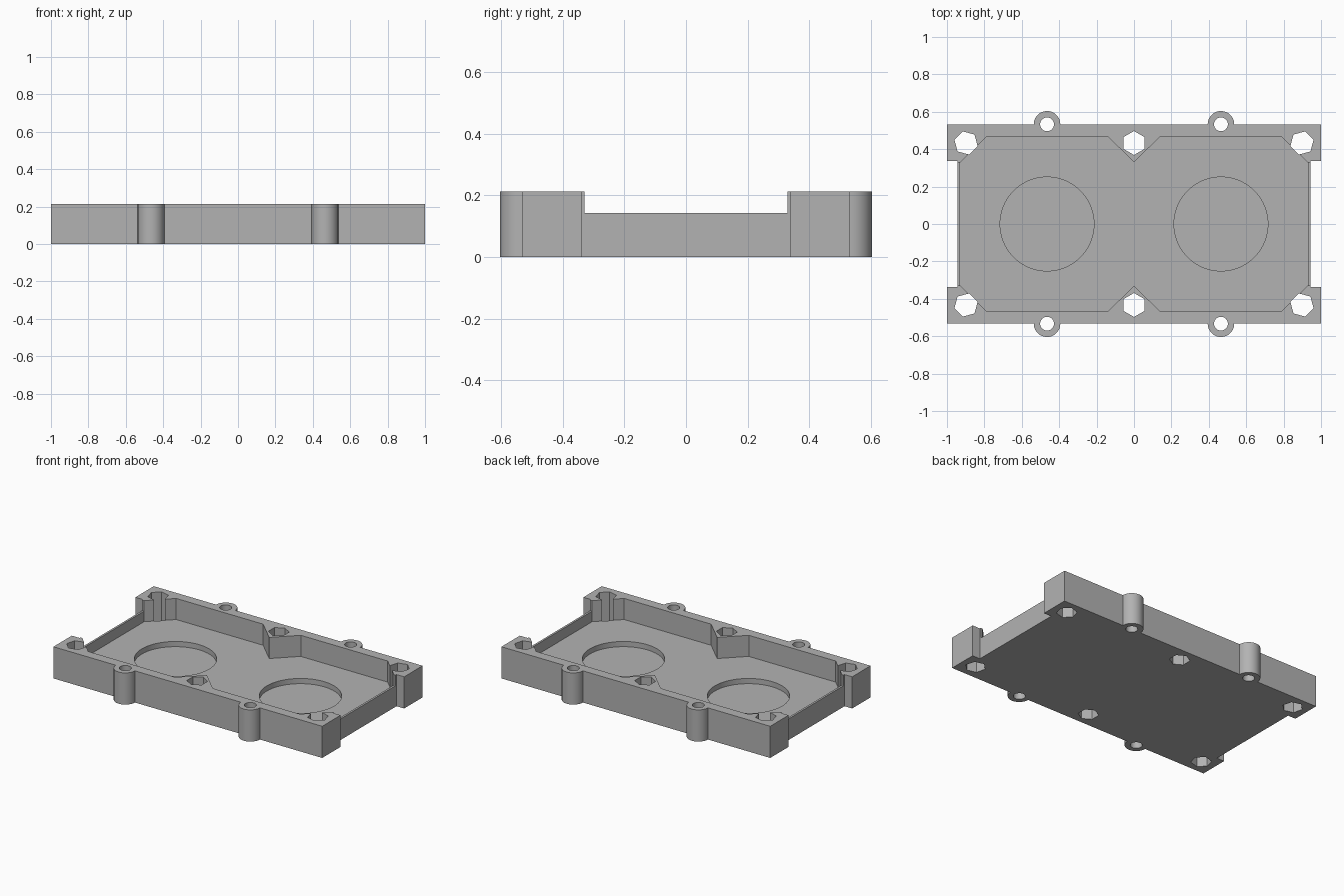
import bpy
import bmesh
from math import cos, sin, pi, radians

old = bpy.data.objects.get("Cube")
if old:
    bpy.data.objects.remove(old, do_unlink=True)

HEIGHT, FLOOR, SIDE_WALL, RECESS = 0.213, 0.071, 0.142, 0.036
BOSS_X, EDGE_Y, HEX_Y = 0.465, 0.533, 0.433

grey = bpy.data.materials.new("plain grey")
grey.use_nodes = True
grey.diffuse_color = (0.45, 0.45, 0.45, 1)
grey.node_tree.nodes["Principled BSDF"].inputs["Base Color"].default_value = (0.45, 0.45, 0.45, 1)


def arc(cx, cy, radius, start, end, steps):
    """Points along an arc, both ends included."""
    angles = [start + (end - start) * i / steps for i in range(steps + 1)]
    return [(cx + radius * cos(a), cy + radius * sin(a)) for a in angles]


def ring(cx, cy, radius, sides, turn=0.0):
    return arc(cx, cy, radius, turn, turn + 2 * pi, sides)[:-1]


def mirrored(quarter):
    """Closed loop from one counterclockwise quarter, mirrored in x and y."""
    back = quarter[::-1]
    loop = quarter + [(-x, y) for x, y in back]
    loop += [(-x, -y) for x, y in quarter] + [(x, -y) for x, y in back]
    return [p for i, p in enumerate(loop) if p != loop[i - 1]]


def prism(name, loop, bottom, top):
    """Extrude a flat outline from bottom to top."""
    bm = bmesh.new()
    face = bm.faces.new([bm.verts.new((x, y, bottom)) for x, y in loop])
    side = bmesh.ops.extrude_face_region(bm, geom=[face])
    verts = [v for v in side["geom"] if isinstance(v, bmesh.types.BMVert)]
    bmesh.ops.translate(bm, verts=verts, vec=(0, 0, top - bottom))
    bmesh.ops.recalc_face_normals(bm, faces=bm.faces)
    mesh = bpy.data.meshes.new(name)
    bm.to_mesh(mesh)
    bm.free()
    mesh.materials.append(grey)
    obj = bpy.data.objects.new(name, mesh)
    bpy.context.collection.objects.link(obj)
    return obj


# Tray body with the round screw bosses in its outline
outline = [(0.943, 0.338), (1, 0.338), (1, EDGE_Y)]
outline += arc(BOSS_X, EDGE_Y, 0.071, 0, pi, 24)
tray = prism("tray_body", mirrored(outline), 0, HEIGHT)

# Pocket with chamfered corners and a wedge in the middle of each long wall
pocket = [(0.929, 0.329), (0.787, 0.467), (0.14, 0.467), (0, 0.331)]
cutters = [prism("pocket_cutter", mirrored(pocket), FLOOR, 1)]

# Lowered end walls
cutters.append(prism("end_wall_cutter", mirrored([(1.2, 0.329)]), SIDE_WALL, 1))

# Hexagonal through holes in the wedges
for sy in (-1, 1):
    cutters.append(prism("middle_hex_cutter", ring(0, sy * HEX_Y, 0.064, 6, pi / 2), -1, 1))

for sx in (-1, 1):
    # Round recesses in the floor
    cutters.append(prism("recess_cutter", ring(sx * BOSS_X, 0, 0.251, 64), RECESS, 1))
    for sy in (-1, 1):
        # Corner hexagons, one flat facing the corner, and boss screw holes
        turn = radians(15 * sx * sy)
        cutters.append(prism("corner_hex_cutter", ring(sx * 0.898, sy * HEX_Y, 0.064, 6, turn), -1, 1))
        cutters.append(prism("boss_hole_cutter", ring(sx * BOSS_X, sy * EDGE_Y, 0.037, 32), -1, 1))

# Apply the cuts one by one, then discard the cutters
bpy.ops.object.select_all(action="DESELECT")
tray.select_set(True)
bpy.context.view_layer.objects.active = tray
for cutter in cutters:
    cutter.hide_render = True
    cut = tray.modifiers.new(cutter.name, "BOOLEAN")
    cut.operation, cut.solver, cut.object = "DIFFERENCE", "EXACT", cutter
    bpy.ops.object.modifier_apply(modifier=cut.name)
    bpy.data.objects.remove(cutter, do_unlink=True)

bpy.ops.object.shade_smooth_by_angle(angle=radians(30))
